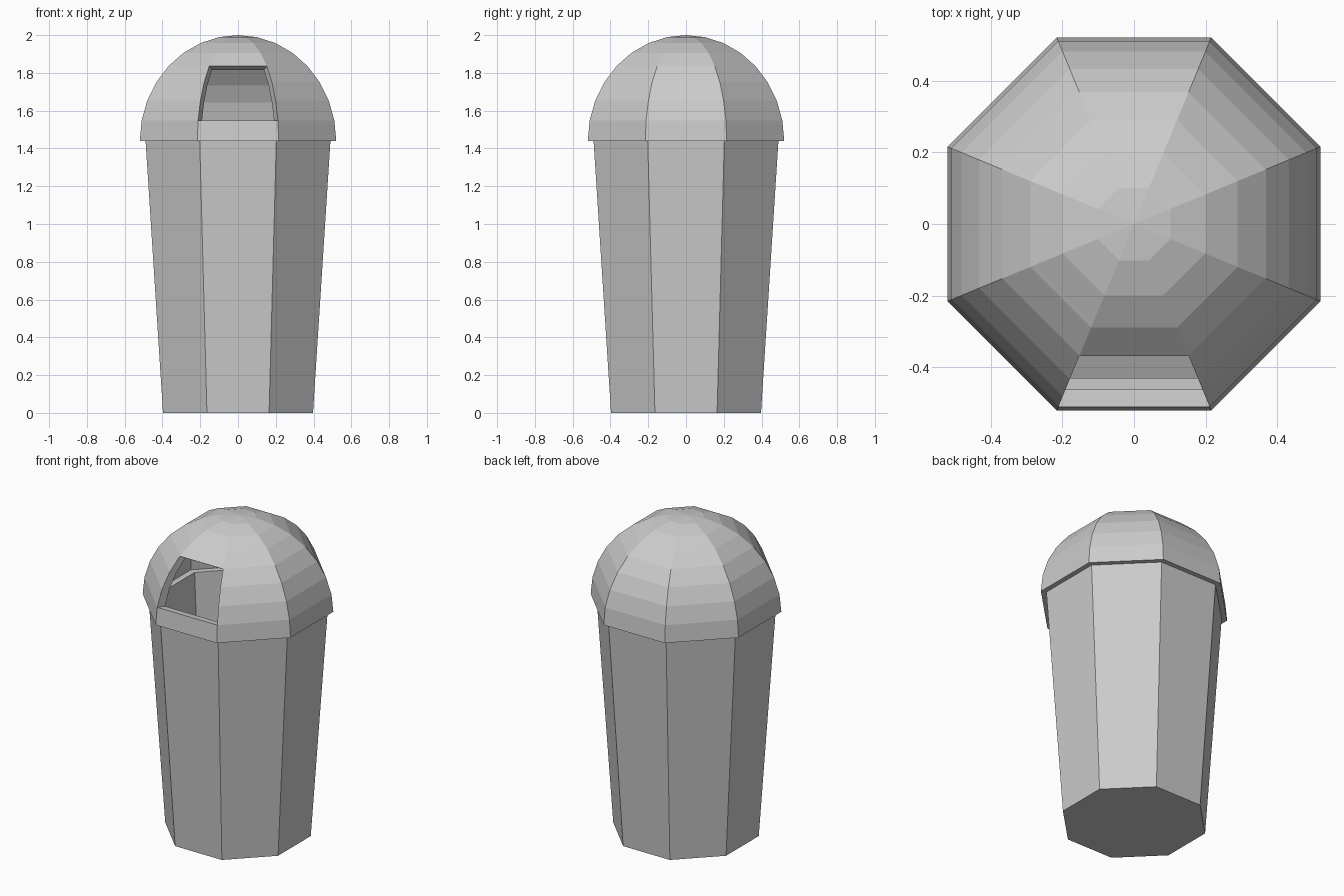
import bpy, bmesh, math

if "Cube" in bpy.data.objects:
    bpy.data.objects.remove(bpy.data.objects["Cube"])

SIDES = 8
FRONT = 5  # index of the side facing -y


def lathe(bm, profile):
    """Rings of vertices from (apothem, z) pairs; zero apothem gives one pole vertex."""
    rings = []
    for a, z in profile:
        if a == 0:
            rings.append([bm.verts.new((0, 0, z))] * SIDES)
            continue
        r = a / math.cos(math.pi / SIDES)
        angles = [(k + 0.5) * math.tau / SIDES for k in range(SIDES)]
        rings.append([bm.verts.new((r * math.cos(t), r * math.sin(t), z)) for t in angles])
    return rings


def shell(name, outer, inner, holes=()):
    """Closed octagonal shell between two profiles, with listed (band, side) openings."""
    bm = bmesh.new()
    layers = [lathe(bm, outer), lathe(bm, inner)]
    for rings in layers:
        for j in range(len(rings) - 1):
            for k in range(SIDES):
                if (j, k) in holes:
                    continue
                n = (k + 1) % SIDES
                quad = [rings[j][k], rings[j][n], rings[j + 1][n], rings[j + 1][k]]
                bm.faces.new(list(dict.fromkeys(quad)))
    # join the open edges of the outer skin to the inner skin
    to_inner = {o: i for ro, ri in zip(*layers) for o, i in zip(ro, ri)}
    for e in [e for e in bm.edges if e.is_boundary and e.verts[0] in to_inner]:
        a, b = e.verts
        bm.faces.new((a, b, to_inner[b], to_inner[a]))
    bmesh.ops.recalc_face_normals(bm, faces=bm.faces)
    mesh = bpy.data.meshes.new(name)
    bm.to_mesh(mesh)
    bm.free()
    obj = bpy.data.objects.new(name, mesh)
    bpy.context.collection.objects.link(obj)
    return obj


def dome(radius, height, base=1.44, steps=8):
    """Quarter-ellipse profile from the pole down to the rim."""
    pts = [(0, base + height)]
    for i in range(1, steps + 1):
        t = i * math.pi / 2 / steps
        pts.append((radius * math.sin(t), base + height * math.cos(t)))
    return pts


# tapered hollow bin body
shell("bin_body",
      [(0, 0), (0.397, 0), (0.49, 1.45)],
      [(0, 0.05), (0.35, 0.05), (0.43, 1.45)])

# domed lid with the front opening
shell("domed_lid", dome(0.52, 0.56), dome(0.47, 0.53),
      holes={(band, FRONT) for band in (4, 5, 6)})
